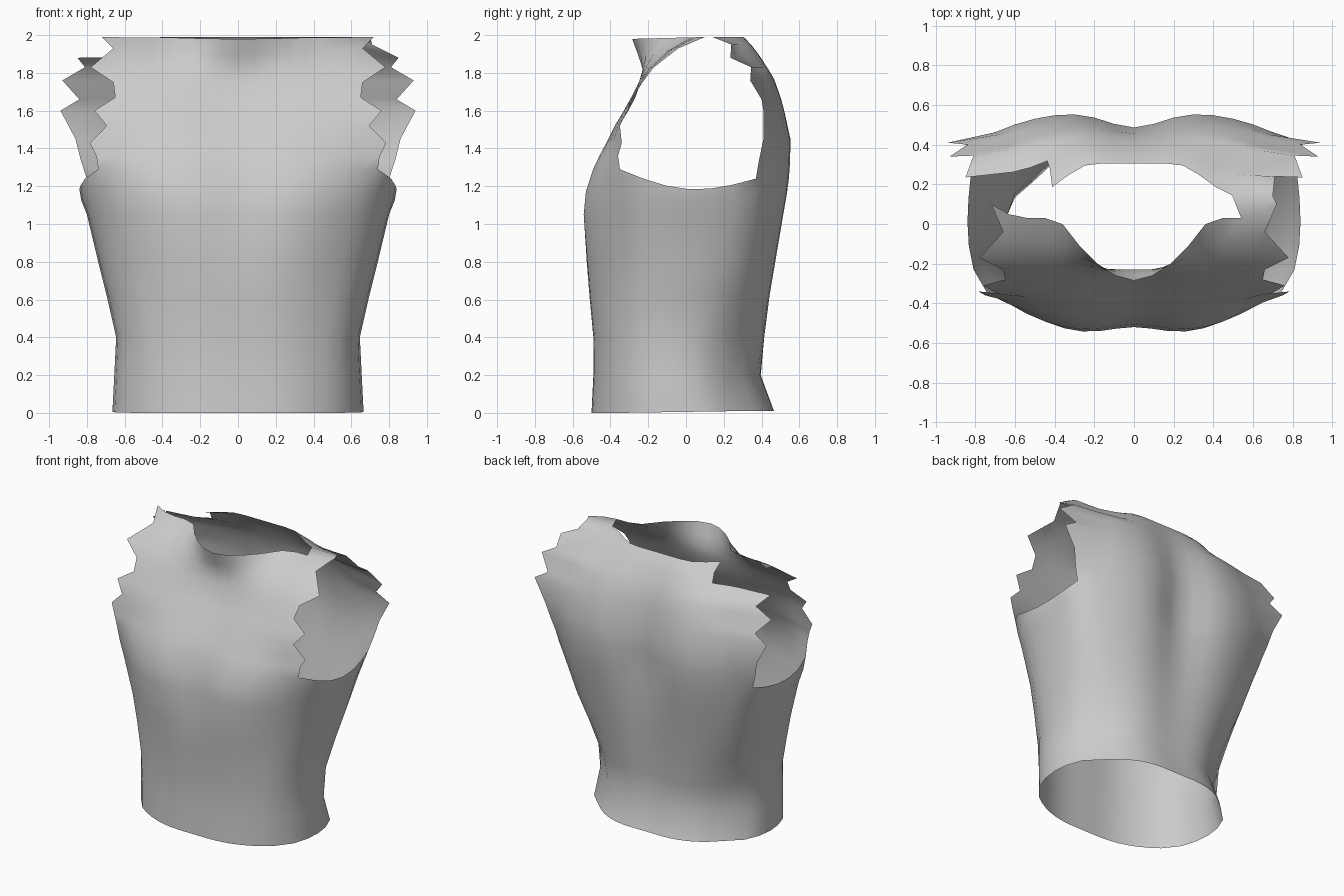
import bpy
import bmesh
import math

if "Cube" in bpy.data.objects:
    bpy.data.objects.remove(bpy.data.objects["Cube"], do_unlink=True)

HALF = 8          # columns on each side of the centre line
SIDE = 5          # columns under each arm


def lerp(a, b, t):
    return a + (b - a) * t


def smoothstep(t):
    t = min(max(t, 0), 1)
    return t * t * (3 - 2 * t)


def collar_weight(u):
    """Round neck opening, flat shoulder, then the outer tip of the strap."""
    return 0.82 * min(1, (u / 0.53) ** 1.8) + 0.18 * max(0, (u - 0.83) / 0.17)


def panel_row(edge, centre, width, weight, dent, sign):
    """Points across a panel from -x to +x; only the outer column follows the torn edge."""
    points = []
    for i in range(-HALF, HALF + 1):
        u = abs(i) / HALF
        t = weight(u)
        x = edge[0] if u == 1 else u * width
        y = lerp(centre[0], edge[1], t) - sign * dent * math.exp(-(x / 0.2) ** 2)
        points.append((math.copysign(x, i), y, lerp(centre[1], edge[2], t)))
    return points


def side_row(front, back, bulge, sag):
    """Points under the +x arm, from the front panel to the back panel."""
    points = []
    for i in range(1, SIDE + 1):
        t = i / (SIDE + 1)
        arch = math.sin(math.pi * t)
        x = lerp(front[0], back[0], t)
        x += (bulge - x) * arch ** 0.6
        points.append((x, lerp(front[1], back[1], t), lerp(front[2], back[2], t) - sag * arch))
    return points


# Body rings: front z, back z, sag under the arm, side x,
# front edge x/y, front y, back edge x/y, back y, front dent, back dent
rings = [
    (0.0, 0.01, 0, 0.665, 0.53, -0.35, -0.51, 0.50, 0.30, 0.475, 0.01, 0.01),
    (0.2, 0.2, 0, 0.655, 0.53, -0.35, -0.50, 0.49, 0.23, 0.405, 0.01, 0.01),
    (0.4, 0.4, 0, 0.645, 0.54, -0.35, -0.50, 0.51, 0.26, 0.43, 0.01, 0.02),
    (0.62, 0.62, 0, 0.695, 0.58, -0.34, -0.525, 0.58, 0.30, 0.46, 0.015, 0.03),
    (0.8, 0.8, 0, 0.74, 0.63, -0.32, -0.545, 0.65, 0.33, 0.49, 0.025, 0.04),
    (1.05, 1.05, 0, 0.80, 0.70, -0.32, -0.57, 0.73, 0.36, 0.535, 0.05, 0.07),
    (1.17, 1.16, 0.04, 0.83, 0.72, -0.34, -0.555, 0.77, 0.37, 0.555, 0.05, 0.09),
    (1.29, 1.24, 0.08, 0.84, 0.74, -0.35, -0.51, 0.80, 0.37, 0.565, 0.04, 0.095),
]

# Chest rows: torn edge x/y/z, centre y/z
chest = [
    ((0.75, -0.36, 1.36), (-0.475, 1.36)),
    ((0.785, -0.34, 1.43), (-0.435, 1.43)),
    ((0.695, -0.35, 1.52), (-0.385, 1.52)),
    ((0.76, -0.31, 1.60), (-0.335, 1.60)),
    ((0.65, -0.28, 1.67), (-0.295, 1.67)),
    ((0.66, -0.23, 1.75), (-0.26, 1.75)),
    ((0.78, -0.17, 1.83), (-0.24, 1.82)),
    ((0.66, -0.04, 1.93), (-0.255, 1.89)),
    ((0.72, 0.10, 1.99), (-0.285, 1.98)),
]

# Upper back rows, same layout
upper_back = [
    ((0.83, 0.385, 1.33), (0.57, 1.33)),
    ((0.86, 0.41, 1.45), (0.57, 1.45)),
    ((0.94, 0.41, 1.60), (0.535, 1.60)),
    ((0.84, 0.40, 1.66), (0.515, 1.67)),
    ((0.93, 0.34, 1.76), (0.48, 1.77)),
    ((0.81, 0.345, 1.83), (0.44, 1.83)),
    ((0.85, 0.235, 1.88), (0.395, 1.90)),
    ((0.71, 0.24, 1.95), (0.35, 1.95)),
    ((0.70, 0.14, 1.99), (0.305, 1.99)),
]

bm = bmesh.new()


def add(points):
    return [bm.verts.new(p) for p in points]


def join(lower, upper, closed=False, skip=0):
    n = len(lower)
    for i in range(n if closed else n - 1 - skip):
        j = (i + 1) % n
        bm.faces.new((lower[i], lower[j], upper[j], upper[i]))


# Closed body from hem to armpits
previous = None
for fz, bz, sag, sx, fx, fe, fc, bx, be, bc, fd, bd in rings:
    front = panel_row((fx, fe, fz), (fc, fz), fx, lambda u: u ** 2.6, fd, -1)
    back = panel_row((bx, be, bz), (bc, bz), bx, lambda u: u ** 3, bd, 1)[::-1]
    side = side_row(front[-1], back[0], sx, sag)
    mirrored = [(-x, y, h) for x, y, h in reversed(side)]
    ring = add(front + side + back + mirrored)
    if previous:
        join(previous, ring, closed=True)
    previous = ring

columns = 2 * HALF + 1
front_row = previous[:columns]
back_row = previous[columns + SIDE:2 * columns + SIDE]

# Chest panel, rising into a small collar in the middle
for k, (edge, centre) in enumerate(chest):
    blend = smoothstep((k - 3) / 5)
    row = add(panel_row(edge, centre, 0.72,
                        lambda u: lerp(u ** 2.4, collar_weight(u), blend),
                        0.03 * (1 - blend), -1))
    join(front_row, row)
    front_row = row

# Upper back panel, torn away at the right shoulder
last = len(upper_back) - 1
for k, (edge, centre) in enumerate(upper_back):
    blend = smoothstep((k - 4) / 4)
    row = add(panel_row(edge, centre, lerp(0.82, 0.66, k / last),
                        lambda u: lerp(u ** 3, smoothstep((u - 0.3) / 0.5), blend),
                        0.095 * (1 - k / last), 1)[::-1])
    join(back_row, row, skip=3 if k >= last - 1 else 0)
    back_row = row

# Narrow strap over the left shoulder
for i in range(2):
    bm.faces.new((front_row[-2 - i], front_row[-1 - i], back_row[i], back_row[i + 1]))

bmesh.ops.delete(bm, geom=[v for v in bm.verts if not v.link_faces], context='VERTS')
mesh = bpy.data.meshes.new("torn_vest")
bm.to_mesh(mesh)
bm.free()
vest = bpy.data.objects.new("torn_vest", mesh)
bpy.context.collection.objects.link(vest)

# Plain cloth
cloth = bpy.data.materials.new("light_grey_cloth")
cloth.use_nodes = True
grey = (0.6, 0.6, 0.6, 1)
cloth.diffuse_color = grey
cloth.node_tree.nodes["Principled BSDF"].inputs["Base Color"].default_value = grey
mesh.materials.append(cloth)
for polygon in mesh.polygons:
    polygon.use_smooth = True
